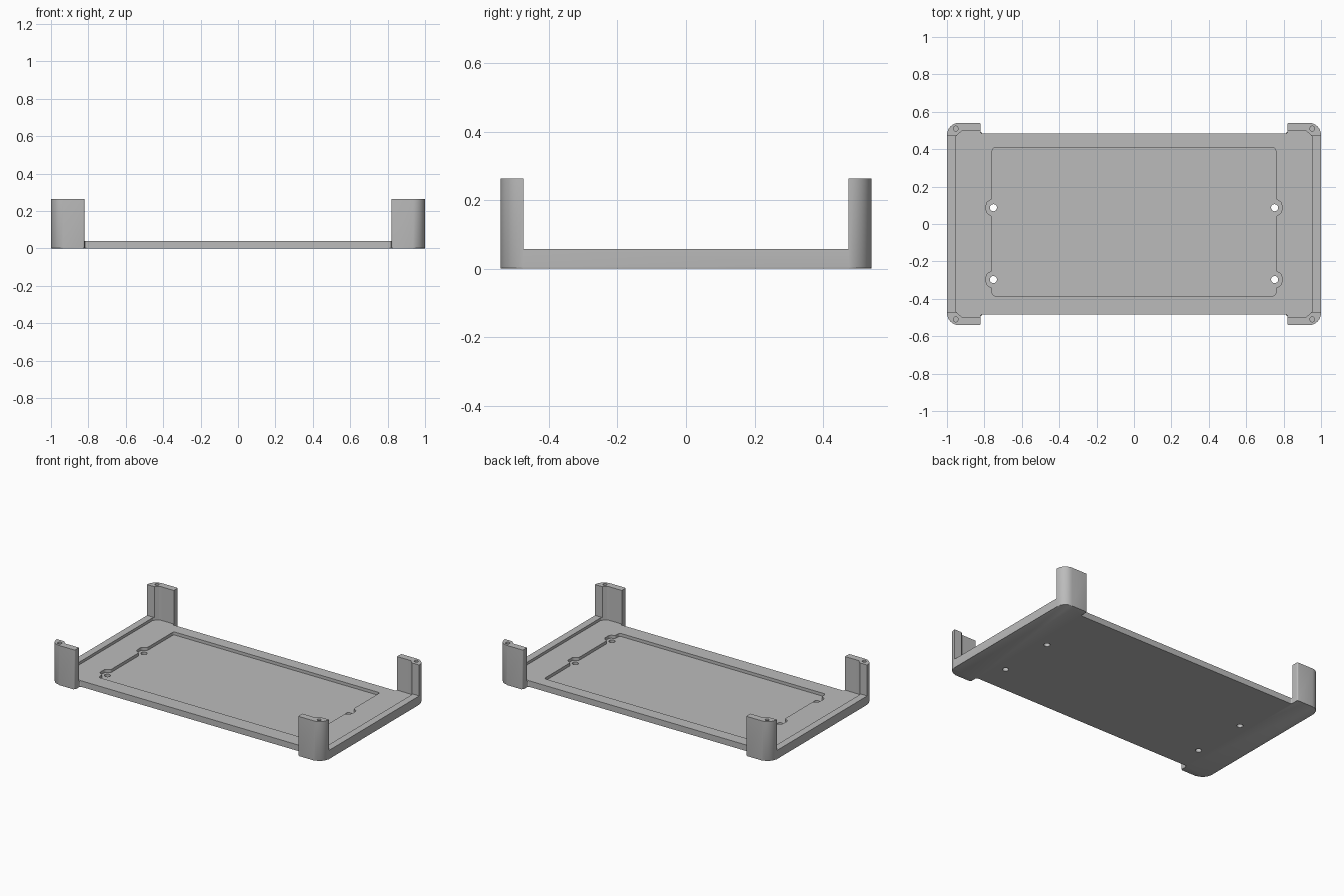
import bpy, bmesh, math
from mathutils import Vector

if "Cube" in bpy.data.objects:
    bpy.data.objects.remove(bpy.data.objects["Cube"])

HEIGHT, RIM, FLOOR, RECESS = 0.263, 0.058, 0.04, 0.02

grey = bpy.data.materials.new("plain grey")
grey.use_nodes = True
grey.diffuse_color = (0.5, 0.5, 0.5, 1)
grey.node_tree.nodes["Principled BSDF"].inputs["Base Color"].default_value = grey.diffuse_color


def rounded(points, steps=8):
    """Outline with an arc of radius r at each (x, y, r) corner."""
    out = []
    for i, (x, y, r) in enumerate(points):
        p = Vector((x, y))
        a = (Vector(points[i - 1][:2]) - p).normalized()
        b = (Vector(points[(i + 1) % len(points)][:2]) - p).normalized()
        half = a.angle(b) / 2
        t = r / math.tan(half)
        centre = p + (a + b).normalized() * r / math.sin(half)
        start = (p + a * t - centre).normalized()
        end = (p + b * t - centre).normalized()
        out += [centre + r * start.slerp(end, k / steps) for k in range(steps + 1)]
    return out


def four_way(quarter):
    """Mirror a quarter outline, listed counter-clockwise, into all quadrants."""
    out = []
    for sx, sy in ((1, 1), (-1, 1), (-1, -1), (1, -1)):
        part = [(sx * x, sy * y, r) for x, y, r in quarter]
        out += part if sx * sy > 0 else part[::-1]
    return out


def prism(name, outline, z0, z1, soften=0):
    bm = bmesh.new()
    low, high = [[bm.verts.new((p[0], p[1], z)) for p in outline] for z in (z0, z1)]
    base = bm.faces.new(low[::-1])
    bm.faces.new(high)
    for i in range(len(low)):
        bm.faces.new((low[i - 1], low[i], high[i], high[i - 1]))
    if soften:
        bmesh.ops.bevel(bm, geom=list(base.edges), offset=soften, segments=2,
                        profile=0.5, affect='EDGES')
    bmesh.ops.recalc_face_normals(bm, faces=bm.faces)
    mesh = bpy.data.meshes.new(name)
    bm.to_mesh(mesh)
    bm.free()
    mesh.materials.append(grey)
    obj = bpy.data.objects.new(name, mesh)
    bpy.context.collection.objects.link(obj)
    return obj


def box(x, y):
    return [(-x, -y), (x, -y), (x, y), (-x, y)]


def circle(x, y, r, n=24):
    return [(x + r * math.cos(math.tau * k / n), y + r * math.sin(math.tau * k / n))
            for k in range(n)]


# Tray block with rounded corner ears
tray = prism("tray_body", rounded(four_way([(1, 0.541, 0.065), (0.82, 0.541, 0.008),
                                            (0.82, 0.485, 0.006)])), 0, HEIGHT, 0.005)

# Openings between the corner posts, and the floor pocket inside them
cutters = [
    prism("side_opening", box(1.2, 0.474), RIM, 0.5),
    prism("long_opening", box(0.82, 0.8), FLOOR, 0.5),
    prism("floor_pocket", rounded(four_way([(0.953, 0.468, 0.015), (0.922, 0.497, 0.015)])),
          FLOOR, 0.5),
]

# Shallow recess with a bump around each mounting hole
MOUNTS = (-0.297, 0.087)
edge = [(0.758, -0.384, 0.015)]
for y in MOUNTS:
    edge += [(0.758, y - 0.046, 0.014), (0.79, y - 0.028, 0.022),
             (0.79, y + 0.028, 0.022), (0.758, y + 0.046, 0.014)]
edge.append((0.758, 0.407, 0.015))
recess = edge + [(-x, y, r) for x, y, r in reversed(edge)]
cutters.append(prism("floor_recess", rounded(recess), RECESS, 0.5))

# Through holes in the floor and screw holes in the post tops
for side in (-1, 1):
    for y in MOUNTS:
        cutters.append(prism("mounting_hole", circle(side * 0.752, y, 0.019), -0.1, 0.1))
    for y in (-0.51, 0.51):
        cutters.append(prism("screw_hole", circle(side * 0.953, y, 0.013), 0.1, 0.5))

bpy.context.view_layer.objects.active = tray
for cutter in cutters:
    mod = tray.modifiers.new("cut", 'BOOLEAN')
    mod.operation, mod.solver, mod.object = 'DIFFERENCE', 'EXACT', cutter
    bpy.ops.object.modifier_apply(modifier=mod.name)
    bpy.data.objects.remove(cutter)

bpy.ops.object.select_all(action='DESELECT')
tray.select_set(True)
bpy.ops.object.shade_smooth_by_angle(angle=math.radians(30))
